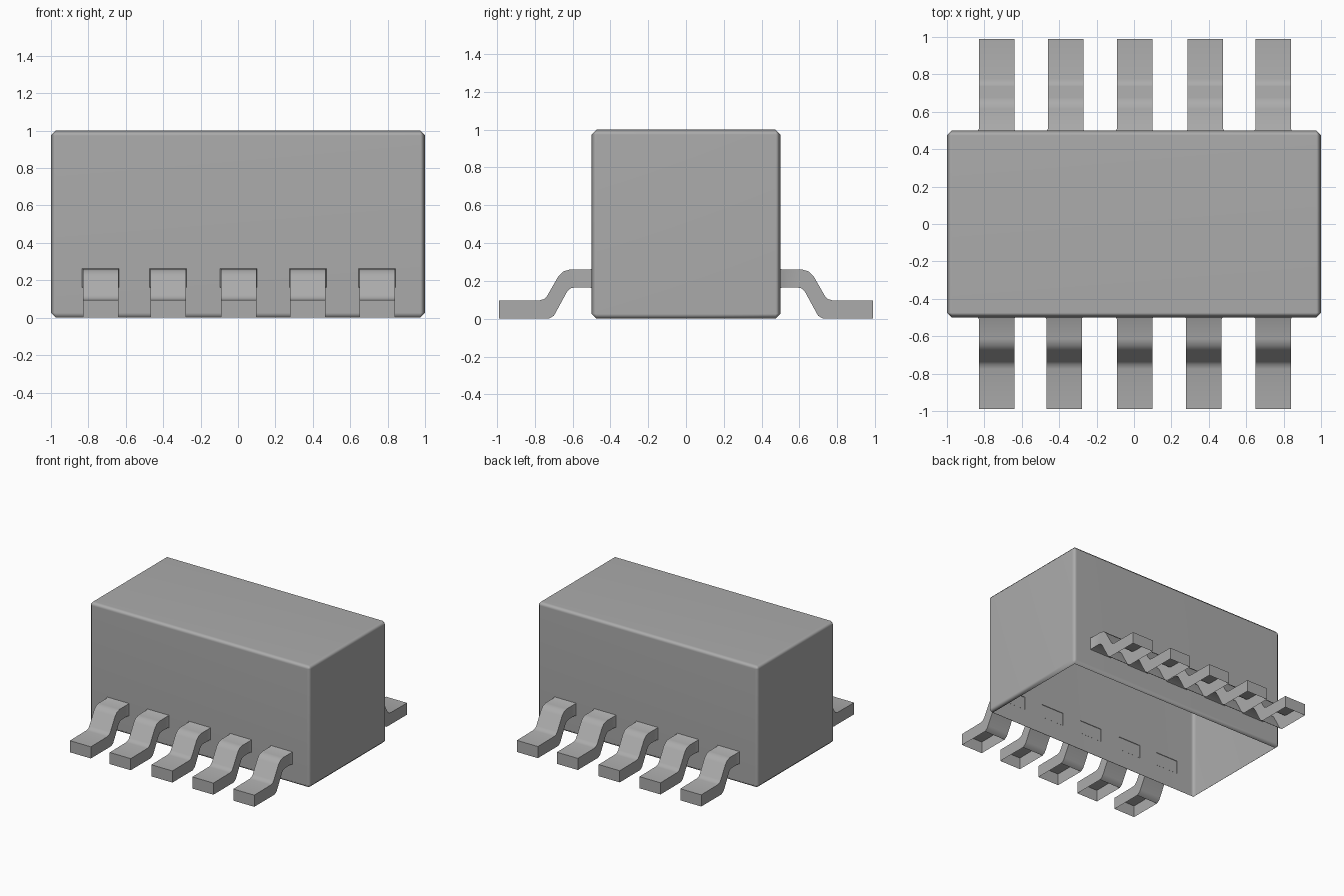
import bpy, bmesh

if "Cube" in bpy.data.objects:
    bpy.data.objects.remove(bpy.data.objects["Cube"])

# Mid-grey shared by the whole part
GREY = bpy.data.materials.new("mid_grey")
GREY.diffuse_color = (0.41, 0.41, 0.41, 1)
GREY.use_nodes = True
GREY.node_tree.nodes["Principled BSDF"].inputs["Base Color"].default_value = GREY.diffuse_color


def finish(bm, name):
    bmesh.ops.recalc_face_normals(bm, faces=bm.faces)
    mesh = bpy.data.meshes.new(name)
    bm.to_mesh(mesh)
    bm.free()
    mesh.materials.append(GREY)
    obj = bpy.data.objects.new(name, mesh)
    bpy.context.collection.objects.link(obj)
    bpy.ops.object.select_all(action='DESELECT')
    bpy.context.view_layer.objects.active = obj
    obj.select_set(True)
    bpy.ops.object.shade_smooth_by_angle(angle=0.87)
    return obj


# Chip body: box with narrow chamfers, open underneath
bm = bmesh.new()
bmesh.ops.create_cube(bm, size=1)
for v in bm.verts:
    v.co.x *= 2
    v.co.z += 0.5
bmesh.ops.bevel(bm, geom=bm.edges[:], offset=0.026, segments=1,
                profile=0.5, affect='EDGES')
bmesh.ops.recalc_face_normals(bm, faces=bm.faces)
under = [f for f in bm.faces if f.normal.z < -0.99 and f.calc_area() > 0.5]
bmesh.ops.delete(bm, geom=under, context='FACES')
body = finish(bm, "chip_body")
body.modifiers.new("flat_face_shading", 'WEIGHTED_NORMAL').keep_sharp = True

# Gull-wing lead profile: matching upper and lower (distance, height) points
UPPER = [(.497, .266), (.507, .26), (.615, .26), (.65, .25), (.675, .225),
         (.735, .12), (.75, .104), (.775, .097), (.988, .095)]
LOWER = [(.497, .159), (.507, .165), (.59, .165), (.612, .16), (.628, .145),
         (.688, .035), (.70, .015), (.725, 0), (.988, 0)]
HALF_WIDTH = 0.095


def make_lead(name, x, side):
    bm = bmesh.new()
    rings = []
    for i, (u, l) in enumerate(zip(UPPER, LOWER)):
        w = HALF_WIDTH + (0.006 if i == 0 else 0)  # slight flare at the body
        rings.append([bm.verts.new((x + sx * w, side * p[0], p[1]))
                      for sx, p in ((-1, u), (1, u), (1, l), (-1, l))])
    for a, b in zip(rings, rings[1:]):
        for k in range(4):
            # The flat foot is open underneath
            if k == 2 and b is rings[-1]:
                continue
            n = (k + 1) % 4
            bm.faces.new((a[k], a[n], b[n], b[k]))
    bm.faces.new(rings[-1])
    finish(bm, name)


# Five leads along the front and back
FRONT_X = (-.735, -.374, .003, .374, .744)
BACK_X = (-.735, -.366, .003, .382, .744)
for label, side, positions in (("front", -1, FRONT_X), ("back", 1, BACK_X)):
    for i, x in enumerate(positions, 1):
        make_lead(f"{label}_lead_{i}", x, side)
